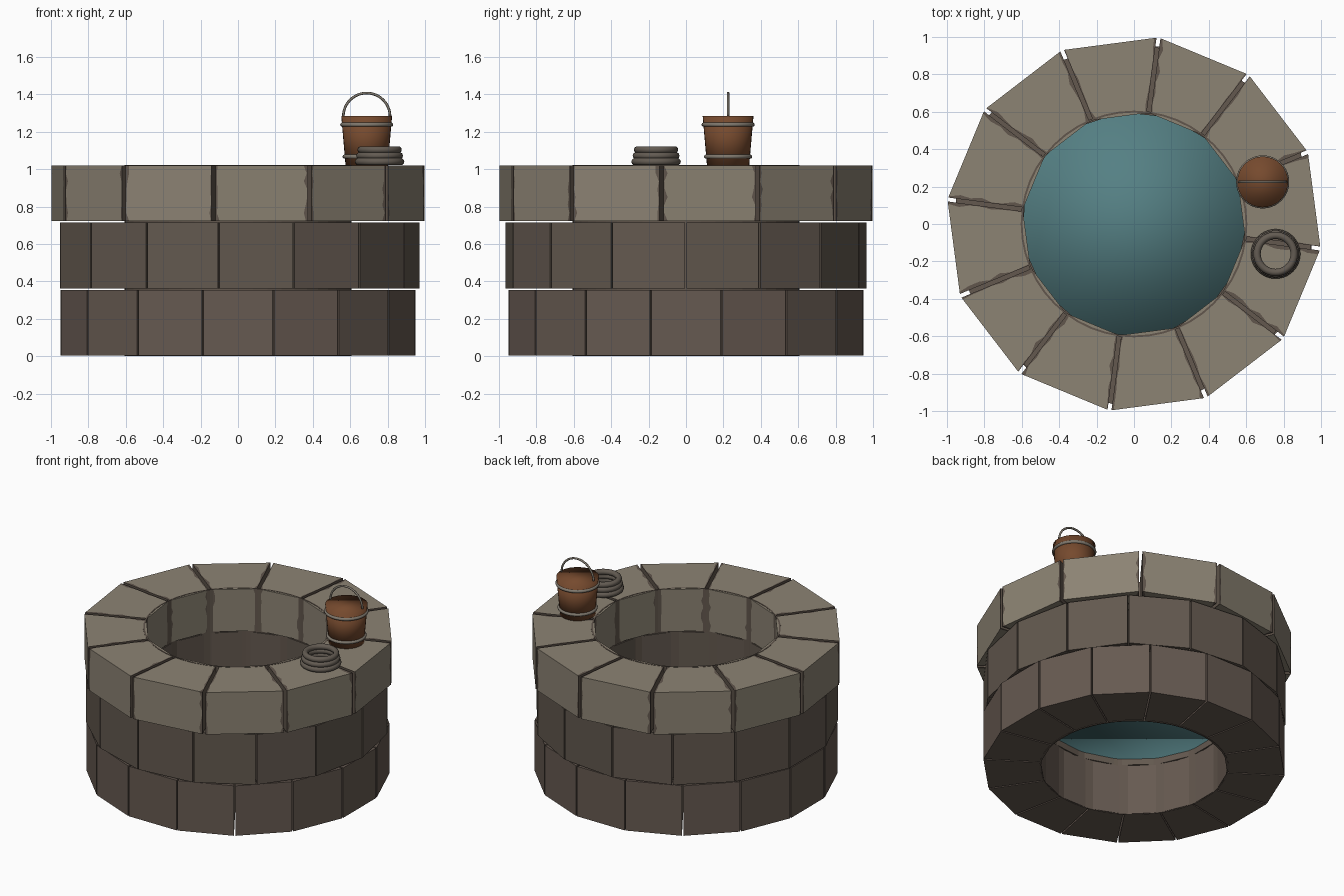
import bpy, bmesh, math, random
from mathutils import Vector

if "Cube" in bpy.data.objects:
    bpy.data.objects.remove(bpy.data.objects["Cube"])

random.seed(4)


def mat(name, r, g, b):
    m = bpy.data.materials.new(name)
    m.diffuse_color = (r, g, b, 1)
    m.use_nodes = True
    m.node_tree.nodes["Principled BSDF"].inputs["Base Color"].default_value = m.diffuse_color
    return m


CAP = mat("pale stone", 0.262, 0.227, 0.172)
MID = mat("brown stone", 0.125, 0.099, 0.078)
LOW = mat("reddish stone", 0.133, 0.101, 0.082)
WORN = mat("worn edge", 0.120, 0.093, 0.073)
WATER = mat("water", 0.090, 0.215, 0.230)
WOOD = mat("wood", 0.180, 0.068, 0.027)
METAL = mat("metal", 0.215, 0.190, 0.155)
ROPE = mat("rope", 0.125, 0.105, 0.085)


def finish(bm, name, mats, smooth=False):
    bmesh.ops.recalc_face_normals(bm, faces=bm.faces)
    for f in bm.faces:
        f.smooth = smooth
    me = bpy.data.meshes.new(name)
    bm.to_mesh(me)
    bm.free()
    for m in mats:
        me.materials.append(m)
    ob = bpy.data.objects.new(name, me)
    bpy.context.collection.objects.link(ob)
    return ob


def polar(r, deg, z):
    a = math.radians(deg)
    return Vector((r * math.cos(a), r * math.sin(a), z))


def stone(bm, a0, a1, r0, r1, z0, z1, gap, worn):
    """One wedge block; worn blocks get ragged dark strips beside the joints."""
    corners = [(r0, z0), (r0, z1), (r1, z1), (r1, z0)]
    ring = []
    for i in range(4):
        p, q = corners[i], corners[(i + 1) % 4]
        n = 7 if worn else 1
        ring += [(p[0] + (q[0] - p[0]) * k / n, p[1] + (q[1] - p[1]) * k / n)
                 for k in range(n)]
    rows = []
    for r, z in ring:
        p, q = polar(r, a0, z), polar(r, a1, z)
        d = (q - p).normalized()
        p, q = p + d * gap / 2, q - d * gap / 2
        pts = [p, q]
        if worn:
            w = [random.choice((0.004, 0.007, 0.012, 0.022)) for _ in range(2)]
            pts = [p, p + d * w[0], q - d * w[1], q]
        rows.append([bm.verts.new(v) for v in pts])
    for i, row in enumerate(rows):
        nxt = rows[(i + 1) % len(rows)]
        for c in range(len(row) - 1):
            f = bm.faces.new((row[c], row[c + 1], nxt[c + 1], nxt[c]))
            f.material_index = 1 if worn and c != 1 else 0
    for c in (0, -1):
        f = bm.faces.new([row[c] for row in rows])
        f.material_index = 1 if worn else 0


def course(name, count, phase, r1, z0, z1, gap, mats, worn=False):
    bm = bmesh.new()
    step = 360 / count
    for k in range(count):
        a = -90 + phase + k * step
        stone(bm, a, a + step, 0.6, r1, z0, z1, gap, worn)
    return finish(bm, name, mats)


def lathe(name, profile, material, loc=(0, 0, 0), seg=32, closed=False, smooth=True):
    """Revolve (r, z) points; open profiles are capped with flat discs."""
    bm = bmesh.new()
    rings = [[bm.verts.new(polar(r, 360 * k / seg, z) + Vector(loc)) for k in range(seg)]
             for r, z in profile]
    for i in range(len(rings) - (0 if closed else 1)):
        a, b = rings[i], rings[(i + 1) % len(rings)]
        for k in range(seg):
            j = (k + 1) % seg
            bm.faces.new((a[k], a[j], b[j], b[k]))
    if not closed:
        bm.faces.new(rings[0])
        bm.faces.new(rings[-1])
    return finish(bm, name, [material], smooth)


def torus(name, R, r, loc, material):
    prof = [(R + r * math.cos(k * math.pi / 5), r * math.sin(k * math.pi / 5)) for k in range(10)]
    return lathe(name, prof, material, loc, 40, True)


# stone courses
course("bottom_course", 16, -11.25, 0.968, 0.003, 0.355, 0.010, [LOW])
course("middle_course", 15, -6.1, 0.972, 0.362, 0.715, 0.010, [MID])
course("cap_course", 12, -7.5, 1.006, 0.724, 1.02, 0.022, [CAP, WORN], True)

# shaft lining behind the joints, and water
lathe("shaft_lining", [(0.596, 0), (0.596, 1.022), (0.606, 1.022), (0.606, 0)],
      WORN, seg=48, closed=True, smooth=False)
lathe("water", [(0.6, 0.405), (0.6, 0.44)], WATER, seg=48)

# bucket with hoops and bail handle
BX, BY = 0.688, 0.225
lathe("bucket", [(0.113, 1.021), (0.136, 1.285)], WOOD, (BX, BY, 0))
torus("lower_hoop", 0.118, 0.011, (BX, BY, 1.067), METAL)
torus("upper_hoop", 0.131, 0.011, (BX, BY, 1.238), METAL)
bm = bmesh.new()
prev = None
for k in range(25):
    a = math.pi * k / 24
    row = []
    for s in range(8):
        t = 2 * math.pi * s / 8
        R = 0.125 + 0.007 * math.cos(t)
        row.append(bm.verts.new((BX + R * math.cos(a), BY + 0.007 * math.sin(t),
                                 1.282 + R * math.sin(a))))
    if prev:
        for s in range(8):
            bm.faces.new((prev[s], prev[(s + 1) % 8], row[(s + 1) % 8], row[s]))
    else:
        bm.faces.new(row)
    prev = row
bm.faces.new(prev)
finish(bm, "bucket_handle", [METAL], True)

# coiled rope
for i, (R, z) in enumerate([(0.113, 1.040), (0.106, 1.072), (0.099, 1.104)]):
    torus(f"rope_coil_{i + 1}", R, 0.0195, (0.757, -0.16, z), ROPE)
